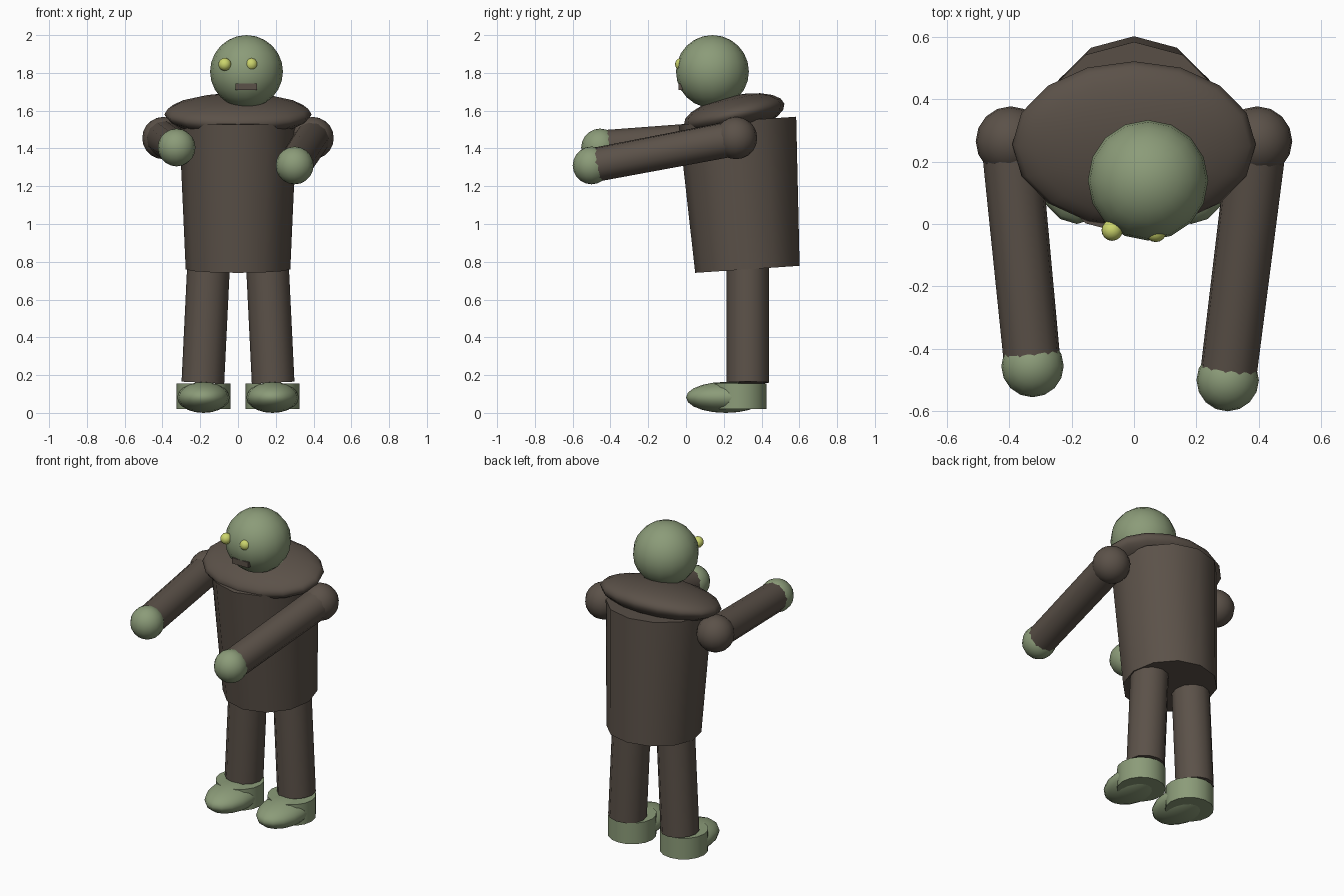
import bpy
import math
from mathutils import Vector

cube = bpy.data.objects.get("Cube")
if cube:
    bpy.data.objects.remove(cube, do_unlink=True)


def material(name, rgb):
    m = bpy.data.materials.new(name)
    m.use_nodes = True
    m.diffuse_color = (*rgb, 1)
    m.node_tree.nodes["Principled BSDF"].inputs["Base Color"].default_value = (*rgb, 1)
    return m


CLOTH = material("dark brown cloth", (0.105, 0.083, 0.066))
SKIN = material("mossy green skin", (0.26, 0.33, 0.19))
EYE = material("pale yellow eye", (0.60, 0.66, 0.15))


def finish(name, mat, angle=40):
    ob = bpy.context.object
    ob.name = name
    ob.data.materials.append(mat)
    bpy.ops.object.shade_smooth_by_angle(angle=math.radians(angle))
    return ob


def ball(name, mat, loc, size, tilt=0, segments=16, rings=10):
    bpy.ops.mesh.primitive_uv_sphere_add(segments=segments, ring_count=rings, radius=1, location=loc)
    ob = finish(name, mat, 60)
    ob.scale = size if isinstance(size, tuple) else (size,) * 3
    ob.rotation_euler.x = math.radians(tilt)
    return ob


def tube(name, mat, start, end, r1, r2, sides=12):
    """Tapered cylinder from start to end."""
    a, b = Vector(start), Vector(end)
    axis = b - a
    bpy.ops.mesh.primitive_cone_add(vertices=sides, radius1=r1, radius2=r2,
                                    depth=axis.length, location=(a + b) / 2)
    ob = finish(name, mat)
    ob.rotation_mode = 'QUATERNION'
    ob.rotation_quaternion = Vector((0, 0, 1)).rotation_difference(axis)
    return ob


# Body: leaning tapered torso under a tilted shoulder hump
tube("torso", CLOTH, (0, 0.325, 0.76), (0, 0.272, 1.547), 0.277, 0.312)
ball("shoulder_hump", CLOTH, (0, 0.255, 1.58), (0.39, 0.272, 0.10), tilt=12)

# Head with eyes and mouth
ball("head", SKIN, (0.045, 0.14, 1.807), 0.193, rings=12)
ball("right_eye", EYE, (-0.07, -0.02, 1.845), 0.034)
ball("left_eye", EYE, (0.07, -0.024, 1.845), 0.034)
bpy.ops.mesh.primitive_cube_add(size=1, location=(0.043, -0.021, 1.727))
finish("mouth", CLOTH).scale = (0.115, 0.04, 0.036)

# Limbs: the outstretched arms differ, the legs mirror
hands = {"right": (-0.325, -0.455, 1.405), "left": (0.30, -0.50, 1.31)}
for side, s in (("right", -1), ("left", 1)):
    shoulder = (s * 0.395, 0.265, 1.455)
    ball(side + "_shoulder", CLOTH, shoulder, 0.112)
    tube(side + "_arm", CLOTH, shoulder, hands[side], 0.095, 0.091)
    ball(side + "_hand", SKIN, hands[side], 0.1)
    tube(side + "_leg", CLOTH, (s * 0.186, 0.327, 0.16), (s * 0.154, 0.327, 0.82), 0.113, 0.113)
    ball(side + "_foot", SKIN, (s * 0.183, 0.21, 0.082), (0.139, 0.21, 0.082))
    tube(side + "_heel", SKIN, (s * 0.183, 0.283, 0.02), (s * 0.183, 0.283, 0.155), 0.142, 0.142, 16)
